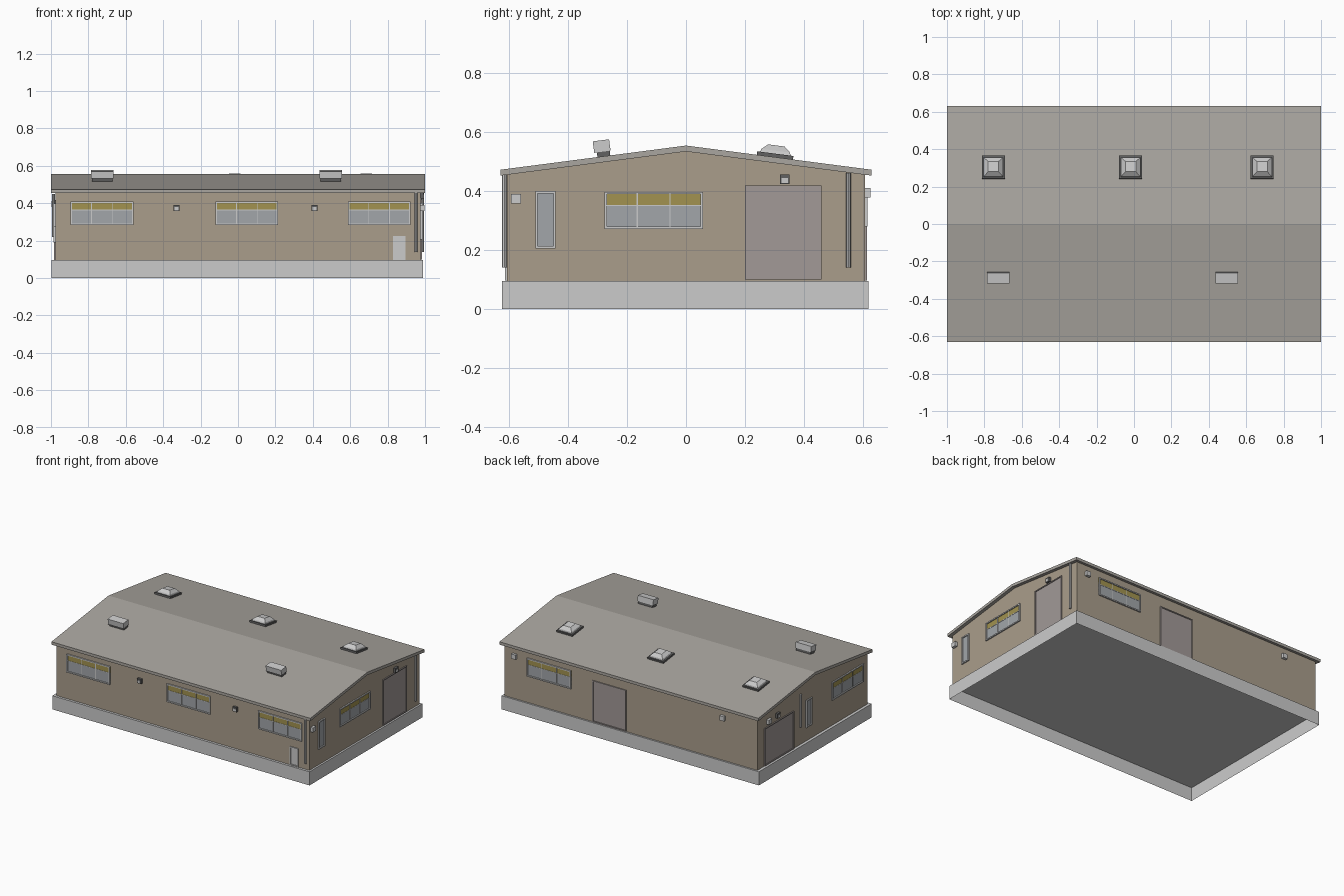
import bpy, math
from mathutils import Matrix, Vector

if "Cube" in bpy.data.objects:
    bpy.data.objects.remove(bpy.data.objects["Cube"])

SLOPE = 0.082 / 0.63          # roof pitch
TILT = math.atan(SLOPE)
COL = {"wall": (.40, .34, .26), "roof": (.40, .38, .35), "slab": (.62, .62, .62),
       "door": (.36, .32, .31), "frame": (.55, .55, .54), "glass": (.36, .38, .40),
       "blind": (.36, .29, .08), "dark": (.12, .12, .12), "light": (.60, .60, .60)}
MATS = {}


def paint(ob, col):
    if col not in MATS:
        MATS[col] = bpy.data.materials.new(col)
        MATS[col].diffuse_color = (*COL[col], 1)
    ob.data.materials.append(MATS[col])


def mesh(name, verts, faces, col):
    me = bpy.data.meshes.new(name)
    me.from_pydata(verts, [], faces)
    ob = bpy.data.objects.new(name, me)
    bpy.context.collection.objects.link(ob)
    paint(ob, col)
    return ob


def box(name, lo, hi, col, skip_bottom=False):
    (a, b, c), (d, e, f) = [tuple(p) for p in (map(min, lo, hi), map(max, lo, hi))]
    v = [(a, b, c), (d, b, c), (d, e, c), (a, e, c), (a, b, f), (d, b, f), (d, e, f), (a, e, f)]
    fs = [(4, 5, 6, 7), (0, 1, 5, 4), (1, 2, 6, 5), (2, 3, 7, 6), (3, 0, 4, 7)]
    return mesh(name, v, fs + ([] if skip_bottom else [(3, 2, 1, 0)]), col)


def prism(name, profile, x0, x1, col, skip=()):
    # extrude a (y, z) profile along x
    n = len(profile)
    v = [(x, y, z) for x in (x0, x1) for y, z in profile]
    f = [(i, (i + 1) % n, n + (i + 1) % n, n + i)[::-1] for i in range(n) if i not in skip]
    return mesh(name, v, f + [tuple(range(n))[::-1], tuple(range(n, 2 * n))][::1], col)


# wall frames: point from (along wall, out from wall, height)
WALL = {"front": lambda u, w, z: (u, -.608 - w, z), "back": lambda u, w, z: (u, .608 + w, z),
        "right": lambda u, w, z: (.977 + w, u, z), "left": lambda u, w, z: (-.977 - w, u, z)}


def panel(name, side, u0, u1, z0, z1, depth, col, start=-.004):
    P = WALL[side]
    return box(f"{side}_{name}", P(u0, start, z0), P(u1, depth, z1), col)


def frame(name, side, u0, u1, z0, z1, t, depth, col):
    panel(name + "_top", side, u0, u1, z1 - t, z1, depth, col)
    panel(name + "_bottom", side, u0, u1, z0, z0 + t, depth, col)
    for k, u in (("a", u0), ("b", u1 - t)):
        panel(f"{name}_side_{k}", side, u, u + t, z0 + t, z1 - t, depth, col)


def window(side, u0, u1, z0, z1, panes=3):
    frame("window_frame", side, u0, u1, z0, z1, .008, .009, "frame")
    zb = z1 - .047 if panes > 1 else z1
    panel("window_glass", side, u0, u1, z0, zb, .002, "glass")
    if panes > 1:
        panel("window_blind", side, u0, u1, zb, z1, .002, "blind")
        panel("window_transom", side, u0, u1, zb - .002, zb + .002, .004, "frame")
    for i in range(1, panes):
        u = u0 + (u1 - u0) * i / panes
        panel("window_mullion", side, u - .002, u + .002, z0, z1, .005, "frame")


def door(side, u0, u1, z0, z1, col="door"):
    panel("door_leaf", side, u0, u1, z0, z1, .002, col)
    frame("door_frame", side, u0, u1, z0, z1, .007, .007, col)


def lamp(side, u, z):
    panel("lamp_housing", side, u - .016, u + .016, z - .016, z + .016, .016, "dark")
    panel("lamp_lens", side, u - .011, u + .011, z - .013, z + .005, .018, "light")


def utility_box(side, u, z):
    panel("utility_box", side, u - .017, u + .017, z - .016, z + .016, .019, "light")


def pipe(side, u, z0, z1):
    P = WALL[side]
    bpy.ops.mesh.primitive_cylinder_add(vertices=8, radius=.008, depth=z1 - z0,
                                        location=P(u, .009, (z0 + z1) / 2))
    ob = bpy.context.object
    ob.name = side + "_downpipe"
    paint(ob, "light")


# base, open underneath
box("base_slab", (-.997, -.625, 0), (.99, .62, .095), "slab", True)

# wall shell and gable roof
prism("walls", [(-.608, .095), (.608, .095), (.608, .46), (0, .539), (-.608, .46)],
      -.977, .977, "wall", skip=(0,))
prism("roof", [(-.63, .453), (0, .535), (.63, .453), (.63, .473), (0, .555), (-.63, .473)],
      -1, 1, "roof")

# windows
for u in (-.895, -.12, .587):
    window("front", u, u + .335, .283, .41)
window("right", -.277, .057, .272, .398)
window("right", -.512, -.443, .206, .40, 1)
window("back", .46, .80, .28, .407)
window("left", -.555, -.21, .272, .398)
window("left", .01, .075, .19, .38, 1)

# doors
door("right", .20, .46, .10, .42)
door("back", .035, .295, .097, .385)
door("left", .21, .535, .097, .36)
door("front", .83, .895, .097, .225, "light")

# wall fittings
for side, u, z in (("front", -.328, .375), ("front", .41, .375), ("right", .336, .44), ("left", .39, .40)):
    lamp(side, u, z)
for side, u, z in (("right", -.578, .375), ("back", -.715, .394), ("back", .895, .394), ("left", .49, .395)):
    utility_box(side, u, z)
pipe("front", .952, .14, .457)
pipe("right", .552, .14, .462)
pipe("left", .14, .22, .45)


def on_roof(ob, x, y):
    ang = -TILT if y > 0 else TILT
    ob.matrix_world = Matrix.Translation((x, y, .555 - abs(y) * SLOPE)) @ Matrix.Rotation(ang, 4, "X")


# skylights on the back slope: curb and chamfered dome
for x in (-.752, -.018, .685):
    on_roof(box("skylight_curb", (-.062, -.062, -.005), (.062, .062, .012), "dark"), x, .302)
    rings = [(.052, .012), (.049, .022), (.028, .040)]
    v = [(sx * r, sy * r, z) for r, z in rings for sx, sy in ((-1, -1), (1, -1), (1, 1), (-1, 1))]
    f = [(4 * k + i, 4 * k + (i + 1) % 4, 4 * k + 4 + (i + 1) % 4, 4 * k + 4 + i)
         for k in (0, 1) for i in range(4)]
    on_roof(mesh("skylight_dome", v, f + [(8, 9, 10, 11)], "frame"), x, .302)

# vents on the front slope: dark neck and cap
for x in (-.725, .495):
    on_roof(box("vent_neck", (-.055, -.022, -.005), (.055, .022, .018), "dark"), x, -.279)
    on_roof(box("vent_cap", (-.06, -.028, .016), (.06, .028, .055), "light"), x, -.282)

for m in bpy.data.materials:
    if m.users and not m.is_grease_pencil:
        m.use_nodes = True
        m.node_tree.nodes["Principled BSDF"].inputs["Base Color"].default_value = m.diffuse_color
